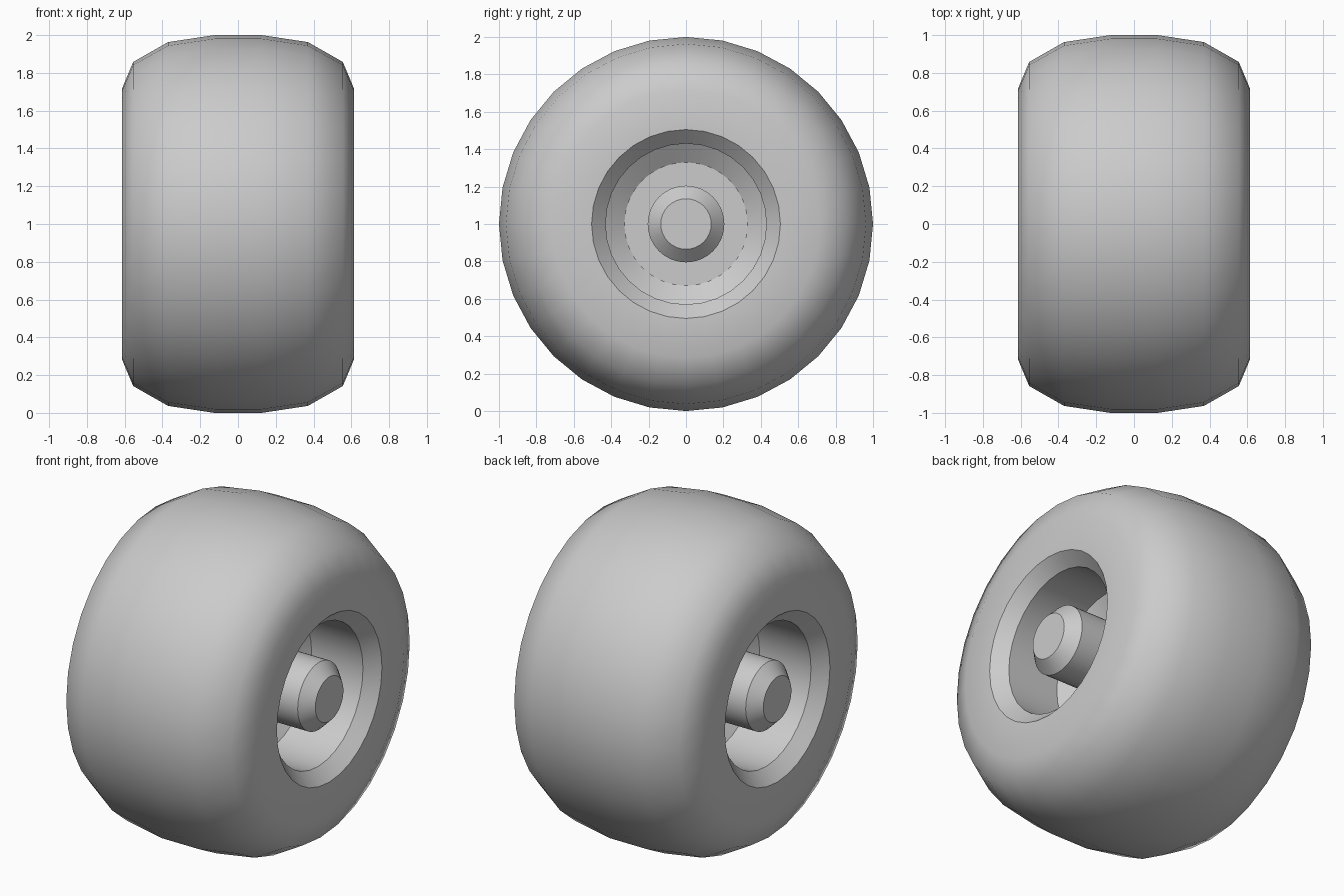
import bpy
import bmesh
from math import sin, cos, tau, radians

SIDES = 32

cube = bpy.data.objects.get("Cube")
if cube:
    bpy.data.objects.remove(cube, do_unlink=True)

grey = bpy.data.materials.new("plain grey")
grey.use_nodes = True
colour = (0.6, 0.6, 0.6, 1.0)
grey.diffuse_color = colour
grey.node_tree.nodes["Principled BSDF"].inputs["Base Color"].default_value = colour


def mirrored(path):
    """The same path on the -x side, keeping its faces outward."""
    return [(-x, r) for x, r in reversed(path)]


def lathe(name, path, capped=False):
    """Turn a path of (x, radius) points around the axle."""
    bm = bmesh.new()
    angles = [tau * j / SIDES for j in range(SIDES)]
    rings = [[bm.verts.new((x, r * sin(a), r * cos(a))) for a in angles]
             for x, r in path]
    for near, far in zip(rings, rings[1:]):
        for j in range(SIDES):
            k = (j + 1) % SIDES
            bm.faces.new((near[j], far[j], far[k], near[k]))
    if capped:
        bm.faces.new(rings[0])
        bm.faces.new(rings[-1][::-1])
    mesh = bpy.data.meshes.new(name)
    bm.to_mesh(mesh)
    bm.free()
    mesh.materials.append(grey)
    obj = bpy.data.objects.new(name, mesh)
    obj.location.z = 1
    bpy.context.collection.objects.link(obj)
    bpy.ops.object.select_all(action="DESELECT")
    obj.select_set(True)
    bpy.context.view_layer.objects.active = obj
    bpy.ops.object.shade_smooth_by_angle(angle=radians(40))
    return obj


# Tyre: rounded tread, side walls and chamfered wheel opening
tread = [(0.125, 1.0), (0.37, 0.963), (0.555, 0.858), (0.615, 0.715),
         (0.615, 0.505), (0.54, 0.43)]
lathe("tyre", mirrored(tread) + tread)

# Rim: straight barrel, sloping dish and flat plate on each side
barrel = [(0.54, 0.43), (0.195, 0.43), (0.125, 0.33)]
plate = [(0.125, 0.33), (0.125, 0.2)]
for part, path in (("rim_barrel", barrel), ("rim_plate", plate)):
    lathe(part + "_left", path)
    lathe(part + "_right", mirrored(path))

# Axle hub with chamfered ends
hub_end = [(0.545, 0.205), (0.615, 0.135)]
lathe("axle_hub", mirrored(hub_end) + hub_end, capped=True)
